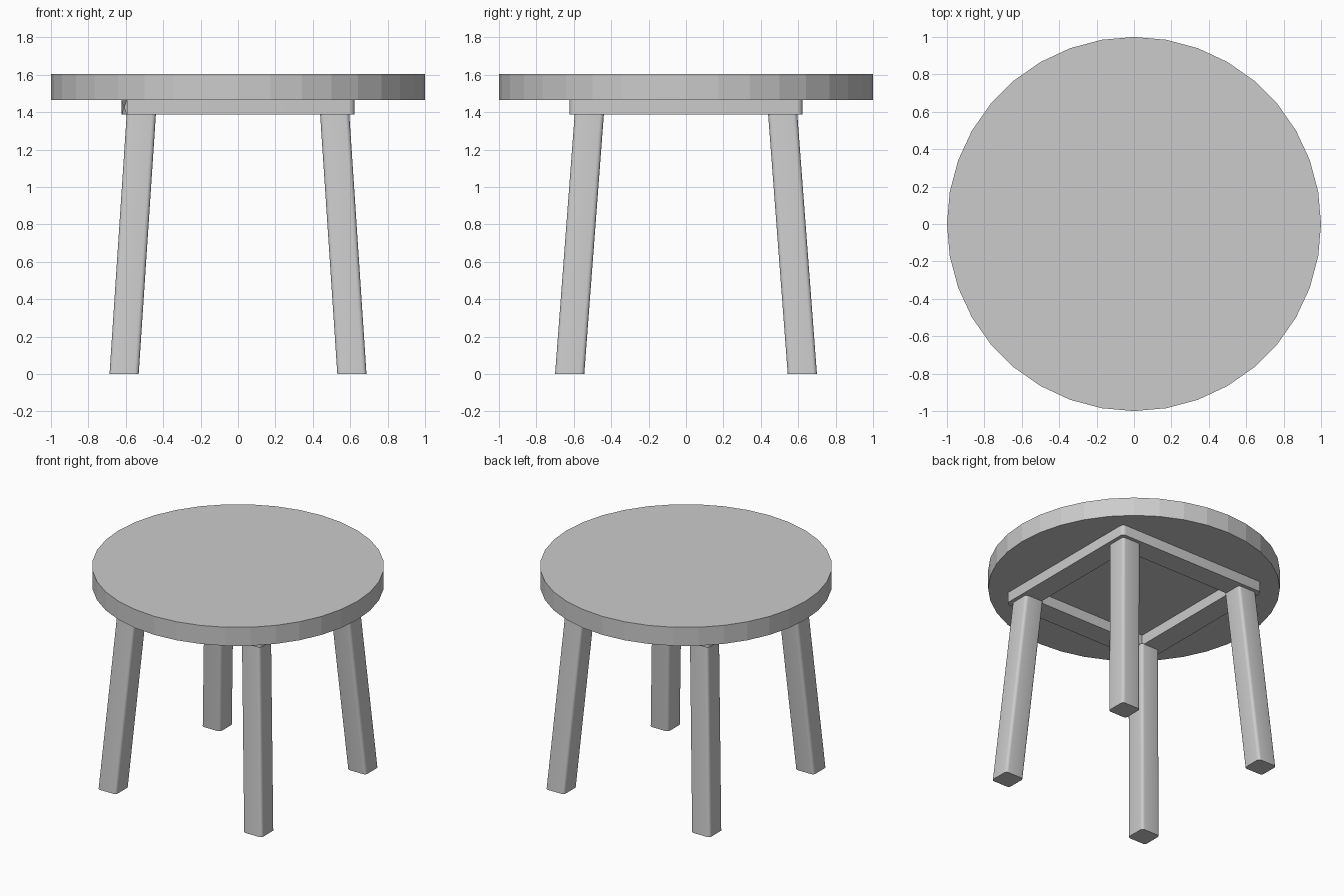
import bpy, bmesh
from mathutils import Vector

if "Cube" in bpy.data.objects:
    bpy.data.objects.remove(bpy.data.objects["Cube"])


def finish(name, bm, smooth=False):
    bmesh.ops.recalc_face_normals(bm, faces=bm.faces)
    me = bpy.data.meshes.new(name)
    bm.to_mesh(me)
    bm.free()
    ob = bpy.data.objects.new(name, me)
    bpy.context.collection.objects.link(ob)
    if smooth:
        bpy.ops.object.select_all(action='DESELECT')
        ob.select_set(True)
        bpy.context.view_layer.objects.active = ob
        bpy.ops.object.shade_smooth_by_angle(angle=0.6)
    return ob


def square(bm, cx, cy, half, z):
    return [bm.verts.new((cx + sx * half, cy + sy * half, z))
            for sx, sy in ((-1, -1), (1, -1), (1, 1), (-1, 1))]


def bridge(bm, a, b):
    for i in range(4):
        j = (i + 1) % 4
        bm.faces.new((a[i], a[j], b[j], b[i]))


def round_edges(bm, lower, upper, radius):
    edges = [bm.edges.get((a, b)) for a, b in zip(lower, upper)]
    bmesh.ops.bevel(bm, geom=edges, offset=radius, segments=4,
                    profile=0.5, affect='EDGES')


# Round seat with 36 flat sides
bm = bmesh.new()
bmesh.ops.create_cone(bm, cap_ends=True, segments=36, radius1=1, radius2=1, depth=0.14)
bmesh.ops.translate(bm, verts=bm.verts, vec=Vector((0, 0, 1.535)))
finish("seat", bm)

# Square support frame with rounded outer corners
bm = bmesh.new()
ol, ou = square(bm, 0, 0, 0.623, 1.387), square(bm, 0, 0, 0.623, 1.465)
il, iu = square(bm, 0, 0, 0.458, 1.387), square(bm, 0, 0, 0.458, 1.465)
bridge(bm, ol, ou)
bridge(bm, il, iu)
bridge(bm, ol, il)
bridge(bm, ou, iu)
round_edges(bm, ol, ou, 0.03)
finish("support_frame", bm, True)

# Four splayed legs with softened long edges
for yname, sy in (("front", -1), ("back", 1)):
    for xname, sx in (("left", -1), ("right", 1)):
        bm = bmesh.new()
        lo = square(bm, sx * 0.609, sy * 0.622, 0.078, 0)
        up = square(bm, sx * 0.517, sy * 0.517, 0.078, 1.39)
        bridge(bm, lo, up)
        bm.faces.new(lo)
        bm.faces.new(up)
        round_edges(bm, lo, up, 0.022)
        finish(f"{yname}_{xname}_leg", bm, True)
